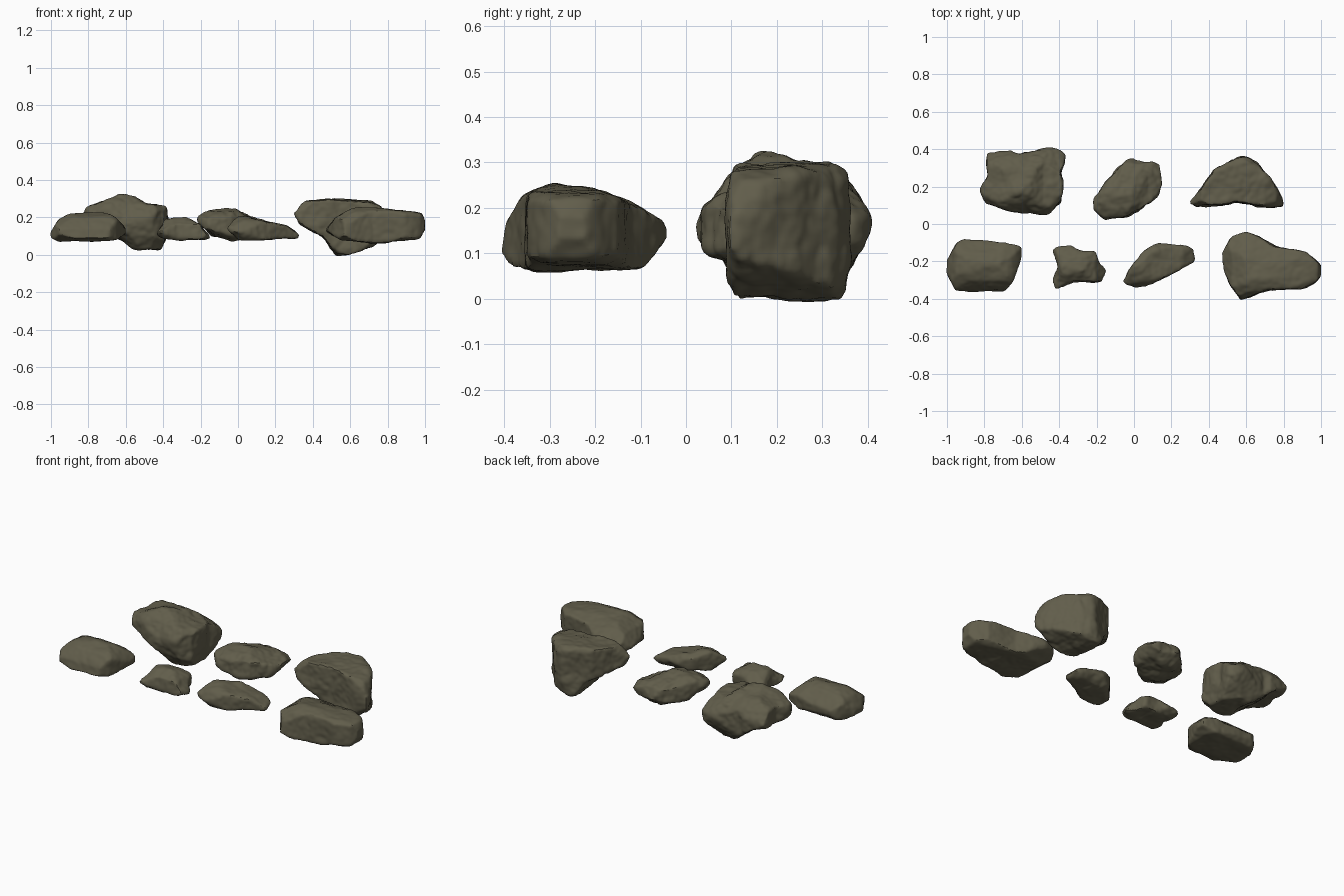
import bpy
import bmesh
import random
from itertools import product
from mathutils import Vector, noise

random.seed(7)
UNIT = 0.01  # outlines are given in hundredths

start_cube = bpy.data.objects.get("Cube")
if start_cube:
    bpy.data.objects.remove(start_cube, do_unlink=True)

# One dull olive stone colour
stone = bpy.data.materials.new("olive_stone")
stone.use_nodes = True
stone_colour = (0.12, 0.11, 0.07, 1)
stone.diffuse_color = stone_colour
stone.node_tree.nodes["Principled BSDF"].inputs["Base Color"].default_value = stone_colour


def prism(name, outline, place):
    """Extrude a closed outline; place(a, b, depth) gives each corner."""
    bm = bmesh.new()
    rings = [[bm.verts.new(place(a * UNIT, b * UNIT, depth)) for a, b in outline]
             for depth in (-2, 2)]
    bm.faces.new(rings[0])
    bm.faces.new(rings[1])
    count = len(outline)
    for i in range(count):
        j = (i + 1) % count
        bm.faces.new((rings[0][i], rings[0][j], rings[1][j], rings[1][i]))
    bmesh.ops.recalc_face_normals(bm, faces=bm.faces[:])
    mesh = bpy.data.meshes.new(name)
    bm.to_mesh(mesh)
    bm.free()
    obj = bpy.data.objects.new(name, mesh)
    bpy.context.collection.objects.link(obj)
    return obj


def apply_modifier(obj, kind, **settings):
    modifier = obj.modifiers.new(kind.title(), kind)
    for key, value in settings.items():
        setattr(modifier, key, value)
    bpy.context.view_layer.objects.active = obj
    bpy.ops.object.modifier_apply(modifier=modifier.name)


def chip_corners(mesh, amount, cuts):
    """Flatten all corners a little, and the corners named in cuts by more."""
    points = [v.co for v in mesh.vertices]
    low = Vector([min(p[k] for p in points) for k in range(3)])
    high = Vector([max(p[k] for p in points) for k in range(3)])
    centre, half = (low + high) / 2, (high - low) / 2
    for corner in product((-1, 1), repeat=3):
        tilt = Vector([s * random.uniform(0.7, 1) / h
                       for s, h in zip(corner, half)]).normalized()
        depth = cuts.get(corner, amount * random.uniform(0.5, 1.2))
        limit = max(tilt.dot(p - centre) for p in points) * (1 - depth)
        for v in mesh.vertices:
            excess = tilt.dot(v.co - centre) - limit
            if excess > 0:
                v.co -= tilt * excess


def roughen(mesh, roughness):
    """Push the surface in and out with broad dents and fine pits."""
    normals = [v.normal.copy() for v in mesh.vertices]
    for v, normal in zip(mesh.vertices, normals):
        broad = noise.noise(v.co * 9)
        ledge = abs(noise.noise(v.co * 16 + Vector((5, 0, 0))))
        fine = noise.noise(v.co * 40)
        v.co += normal * roughness * (broad + 0.6 * ledge + 0.25 * fine)


def rock(name, plan, front, side, chip=0.12, roughness=0.012, cuts={}):
    """Carve a rock from its plan, front and side outlines."""
    obj = prism(name, plan, lambda a, b, d: (a, b, d))
    cutters = [prism(name + "_front_cutter", front, lambda a, b, d: (a, d, b)),
               prism(name + "_side_cutter", side, lambda a, b, d: (d, a, b))]
    for cutter in cutters:
        cutter.hide_render = True
        apply_modifier(obj, "BOOLEAN", operation="INTERSECT", object=cutter, solver="EXACT")
        bpy.data.objects.remove(cutter, do_unlink=True)
    apply_modifier(obj, "REMESH", mode="VOXEL", voxel_size=0.009)
    chip_corners(obj.data, chip, cuts)
    apply_modifier(obj, "SMOOTH", factor=0.5, iterations=5)
    roughen(obj.data, roughness)
    obj.data.update()
    obj.data.materials.clear()
    obj.data.materials.append(stone)
    bpy.ops.object.select_all(action="DESELECT")
    obj.select_set(True)
    bpy.ops.object.shade_smooth_by_angle()


# Back row
rock("back_right_boulder",
     plan=[(-79, 38), (-66, 39), (-62, 37), (-45, 41), (-37, 37), (-39, 27), (-37, 22),
           (-39, 12), (-46, 6), (-58, 5), (-70, 8), (-79, 11), (-82, 18), (-78, 26)],
     front=[(-82, 21), (-81, 25), (-70, 29), (-62, 32), (-56, 31), (-49, 27), (-38, 26),
            (-37, 15), (-41, 3), (-55, 3), (-63, 9), (-71, 14), (-80, 17)],
     side=[(5, 16), (6, 20), (10, 27), (17, 32), (30, 29), (36, 25), (41, 17), (37, 9),
           (33, 3), (12, 3), (7, 10)],
     cuts={(1, 1, 1): 0.2, (-1, -1, -1): 0.18})

rock("back_middle_rock",
     plan=[(-21, 14), (-17, 18), (-9, 30), (-2, 36), (6, 33), (14, 32), (15, 21), (11, 14),
           (3, 7), (-7, 3), (-15, 2), (-21, 8)],
     front=[(-22, 19), (-18, 23), (-2, 24), (4, 21), (15, 17), (11, 11), (-3, 8), (-14, 11)],
     side=[(1, 13), (3, 20), (8, 23), (18, 24), (32, 20), (36, 14), (28, 9), (12, 8), (5, 10)],
     roughness=0.015)

rock("back_left_boulder",
     plan=[(30, 11), (35, 18), (43, 29), (50, 33), (59, 36), (66, 32), (73, 24), (76, 19),
           (80, 10), (72, 9), (54, 12), (43, 10), (35, 9)],
     front=[(30, 22), (36, 29), (50, 30), (70, 28), (76, 26), (80, 18), (79, 9), (72, 5),
            (60, 0), (53, 0), (45, 10), (33, 17)],
     side=[(9, 6), (10, 29), (31, 30), (35, 28), (36, 10), (35, 0), (11, 0)],
     chip=0.06)

# Front row
rock("front_right_slab",
     plan=[(-100, -19), (-95, -11), (-91, -8), (-77, -9), (-60, -12), (-60, -18), (-65, -31),
           (-69, -36), (-80, -36), (-95, -36), (-100, -26)],
     front=[(-100, 9), (-100, 12), (-95, 19), (-89, 22), (-72, 23), (-66, 20), (-60, 14),
            (-60, 11), (-65, 8), (-95, 7)],
     side=[(-36, 9), (-35, 14), (-30, 20), (-22, 23), (-16, 21), (-8, 14), (-8, 11),
           (-11, 8), (-30, 7)],
     chip=0.05, roughness=0.007,
     cuts={(-1, -1, 1): 0.14, (1, 1, 1): 0.12, (-1, -1, -1): 0.12})

rock("front_right_stone",
     plan=[(-44, -13), (-35, -11), (-29, -15), (-21, -15), (-19, -21), (-15, -25), (-17, -31),
           (-32, -31), (-42, -35), (-44, -30), (-41, -23)],
     front=[(-44, 11), (-39, 19), (-27, 20), (-21, 17), (-15, 9), (-30, 8), (-42, 9)],
     side=[(-35, 12), (-32, 16), (-25, 20), (-18, 18), (-11, 12), (-15, 9), (-30, 8)])

rock("front_middle_stone",
     plan=[(-6, -31), (-2, -24), (6, -14), (14, -10), (22, -11), (32, -13), (32, -20),
           (25, -24), (17, -28), (9, -32), (0, -34)],
     front=[(-6, 14), (0, 21), (10, 19), (26, 15), (32, 11), (32, 9), (20, 8), (0, 8)],
     side=[(-34, 12), (-30, 18), (-22, 21), (-14, 19), (-10, 14), (-14, 9), (-30, 8)],
     roughness=0.01)

rock("front_left_boulder",
     plan=[(47, -16), (52, -7), (59, -4), (67, -7), (75, -12), (92, -15), (100, -22),
           (100, -28), (97, -31), (89, -35), (72, -35), (57, -41), (51, -32), (48, -25)],
     front=[(47, 13), (52, 20), (62, 25), (76, 25), (98, 22), (100, 18), (100, 13), (97, 9),
            (76, 6), (55, 8)],
     side=[(-41, 9), (-40, 17), (-36, 23), (-30, 25), (-20, 24), (-12, 21), (-5, 17),
           (-4, 14), (-9, 7), (-25, 6), (-39, 7)],
     chip=0.08, roughness=0.008, cuts={(-1, 1, -1): 0.18, (-1, 1, 1): 0.12})
